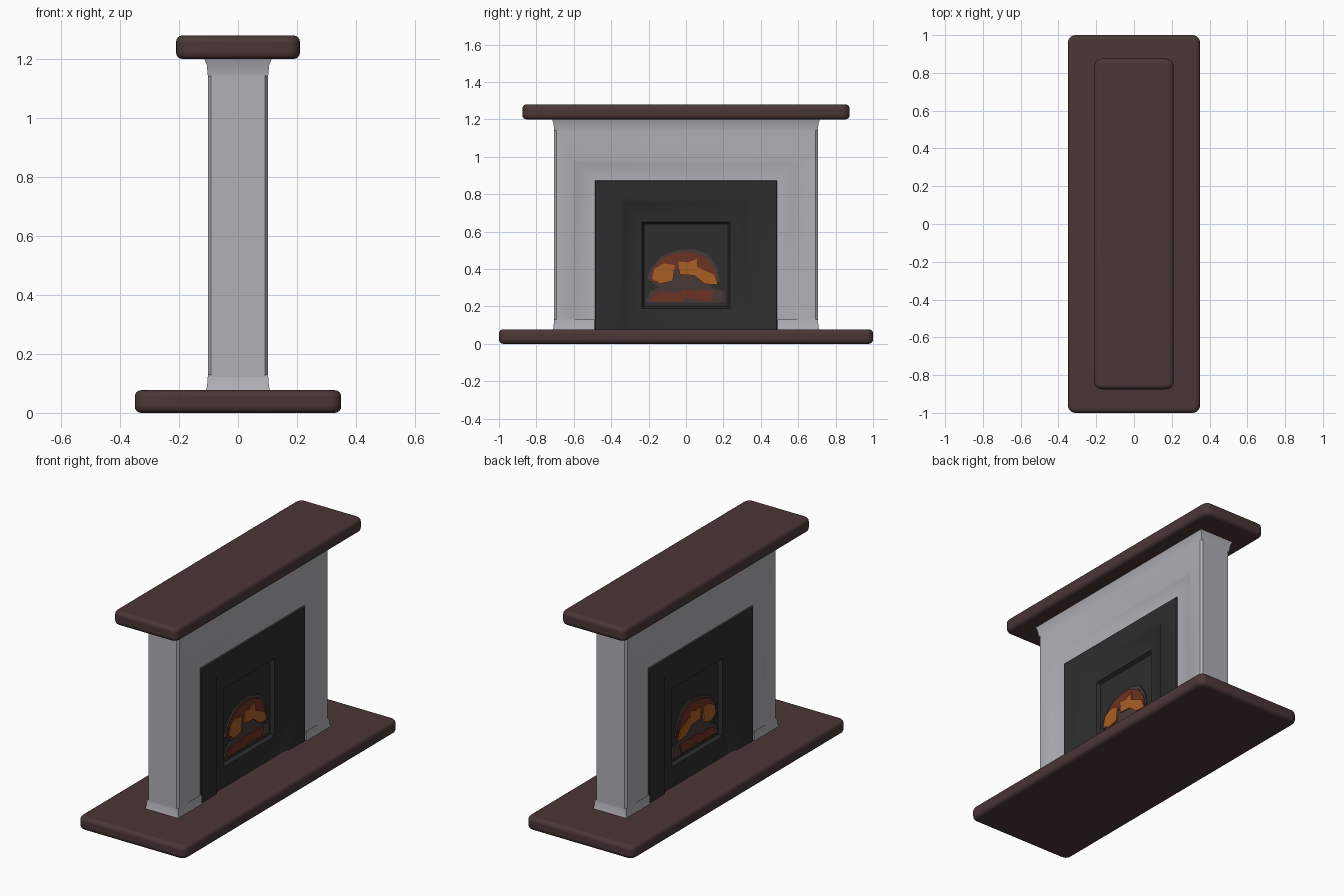
import bpy, bmesh, math

if "Cube" in bpy.data.objects:
    bpy.data.objects.remove(bpy.data.objects["Cube"])


def material(name, rgb):
    m = bpy.data.materials.new(name)
    m.diffuse_color = (*rgb, 1)
    m.use_nodes = True
    m.node_tree.nodes["Principled BSDF"].inputs["Base Color"].default_value = m.diffuse_color
    return m


BROWN = material("dark brown", (0.068, 0.038, 0.037))
GREY = material("light grey", (0.44, 0.44, 0.47))
BLACK = material("charcoal", (0.027, 0.027, 0.027))
ASH = material("ash brown", (0.065, 0.042, 0.040))
RED = material("ember red", (0.155, 0.032, 0.017))
ORANGE = material("flame orange", (0.40, 0.115, 0.018))


def finish(name, bm, mats, bevel=0, segments=3):
    bmesh.ops.recalc_face_normals(bm, faces=bm.faces)
    me = bpy.data.meshes.new(name)
    bm.to_mesh(me)
    bm.free()
    ob = bpy.data.objects.new(name, me)
    bpy.context.collection.objects.link(ob)
    for m in mats:
        me.materials.append(m)
    if bevel:
        mod = ob.modifiers.new("rounding", 'BEVEL')
        mod.width = bevel
        mod.segments = segments
    bpy.ops.object.select_all(action='DESELECT')
    ob.select_set(True)
    bpy.context.view_layer.objects.active = ob
    bpy.ops.object.shade_smooth_by_angle(angle=math.radians(35))
    return ob


def slab(name, hx, hy, z0, z1, corner, bevel):
    # rounded rectangle in plan, then softened top and bottom edges
    bm = bmesh.new()
    loop = []
    for cx, cy, a0 in ((1, 1, 0), (-1, 1, 90), (-1, -1, 180), (1, -1, 270)):
        for i in range(6):
            a = math.radians(a0 + i * 18)
            loop.append(bm.verts.new((cx * (hx - corner) + corner * math.cos(a),
                                      cy * (hy - corner) + corner * math.sin(a), z0)))
    face = bm.faces.new(loop)
    top = bmesh.ops.extrude_face_region(bm, geom=[face])["geom"]
    for v in top:
        if isinstance(v, bmesh.types.BMVert):
            v.co.z = z1
    ob = finish(name, bm, [BROWN], bevel, 4)
    ob.modifiers[0].limit_method = 'ANGLE'
    ob.modifiers[0].angle_limit = math.radians(45)
    return ob


slab("hearth_base", 0.35, 1.0, 0.0, 0.077, 0.04, 0.022)
slab("mantel_shelf", 0.21, 0.875, 1.2, 1.28, 0.04, 0.022)

# Surround with a stepped fire opening on both faces:
# nested rectangles (half width, bottom, top, depth)
RINGS = [(0.705, 0.06, 1.21, 0.092), (0.692, 0.06, 1.21, 0.102),
         (0.610, 0.06, 0.985, 0.101), (0.590, 0.06, 0.965, 0.093),
         (0.487, 0.06, 0.874, 0.093), (0.484, 0.06, 0.870, 0.101),
         (0.345, 0.06, 0.775, 0.100), (0.325, 0.06, 0.755, 0.086),
         (0.235, 0.19, 0.650, 0.074), (0.225, 0.20, 0.640, 0.053)]
bm = bmesh.new()
outer = []
for s in (1, -1):
    prev = None
    for k, (h, zb, zt, x) in enumerate(RINGS):
        ring = [bm.verts.new((s * x, y, z)) for y, z in ((-h, zb), (-h, zt), (h, zt), (h, zb))]
        if prev:
            for i in range(4):
                j = (i + 1) % 4
                if i in (1, 3) and abs(prev[i].co.z - ring[i].co.z) < 1e-6:
                    continue
                f = bm.faces.new((prev[i], prev[j], ring[j], ring[i]))
                f.material_index = 1 if k >= 5 else 0
        else:
            outer.append(ring)
        prev = ring
    bm.faces.new(prev).material_index = 1
for i in range(4):
    j = (i + 1) % 4
    bm.faces.new((outer[0][i], outer[0][j], outer[1][j], outer[1][i]))
finish("fireplace_surround", bm, [GREY, BLACK])


def flare(name, levels):
    # stacked boxes that widen smoothly: (half depth, y low, y high, z)
    bm = bmesh.new()
    prev = None
    for x, ya, yb, z in levels:
        ring = [bm.verts.new(c) for c in ((-x, ya, z), (x, ya, z), (x, yb, z), (-x, yb, z))]
        if prev:
            for i in range(4):
                j = (i + 1) % 4
                bm.faces.new((prev[i], prev[j], ring[j], ring[i]))
        prev = ring
    finish(name, bm, [GREY])


# Slight spread under the shelf and at the feet
flare("neck_flare", [(0.102, -0.704, 0.704, 1.14), (0.106, -0.709, 0.709, 1.18),
                     (0.115, -0.718, 0.718, 1.203)])
for s, side in ((1, "back"), (-1, "front")):
    lv = [(0.110, 0.490, 0.716, 0.07), (0.105, 0.490, 0.709, 0.09), (0.102, 0.49, 0.704, 0.13)]
    flare(side + "_foot_flare", [(x, min(s * a, s * b), max(s * a, s * b), z) for x, a, b, z in lv])


def plate(name, pts, x1, mat):
    # thin shaped plate in the recess, mirrored to both faces
    bm = bmesh.new()
    for s in (1, -1):
        lo = [bm.verts.new((s * (x1 - 0.009), y, z)) for y, z in pts]
        hi = [bm.verts.new((s * x1, y, z)) for y, z in pts]
        bm.faces.new(lo)
        bm.faces.new(hi)
        for i in range(len(pts)):
            j = (i + 1) % len(pts)
            bm.faces.new((lo[i], lo[j], hi[j], hi[i]))
    finish(name, bm, [mat])


# Fire: ash bed, red embers, orange flames
plate("ash_bed", [(-.22, .22), (.21, .22), (.205, .28), (.13, .30), (.18, .34), (.165, .41),
                  (.12, .48), (.04, .505), (-.05, .50), (-.13, .47), (-.19, .40),
                  (-.21, .35), (-.14, .30), (-.19, .28)], 0.061, ASH)
plate("upper_embers", [(-.19, .33), (-.10, .34), (-.06, .40), (.06, .40), (.10, .33), (.17, .32),
                       (.16, .39), (.11, .46), (.03, .49), (-.05, .485), (-.12, .46), (-.18, .40)],
      0.066, RED)
plate("lower_embers", [(-.20, .225), (-.02, .225), (.0, .245), (.13, .225), (.15, .28), (.09, .29),
                       (.05, .28), (-.01, .29), (-.06, .27), (-.11, .28), (-.16, .27)], 0.066, RED)
plate("left_flame", [(-.18, .35), (-.14, .32), (-.07, .335), (-.06, .42), (-.12, .43), (-.17, .40)],
      0.071, ORANGE)
plate("right_flame", [(-.035, .37), (.045, .365), (.10, .32), (.17, .315), (.15, .37), (.06, .41),
                      (.06, .455), (.01, .435), (-.04, .44)], 0.071, ORANGE)
